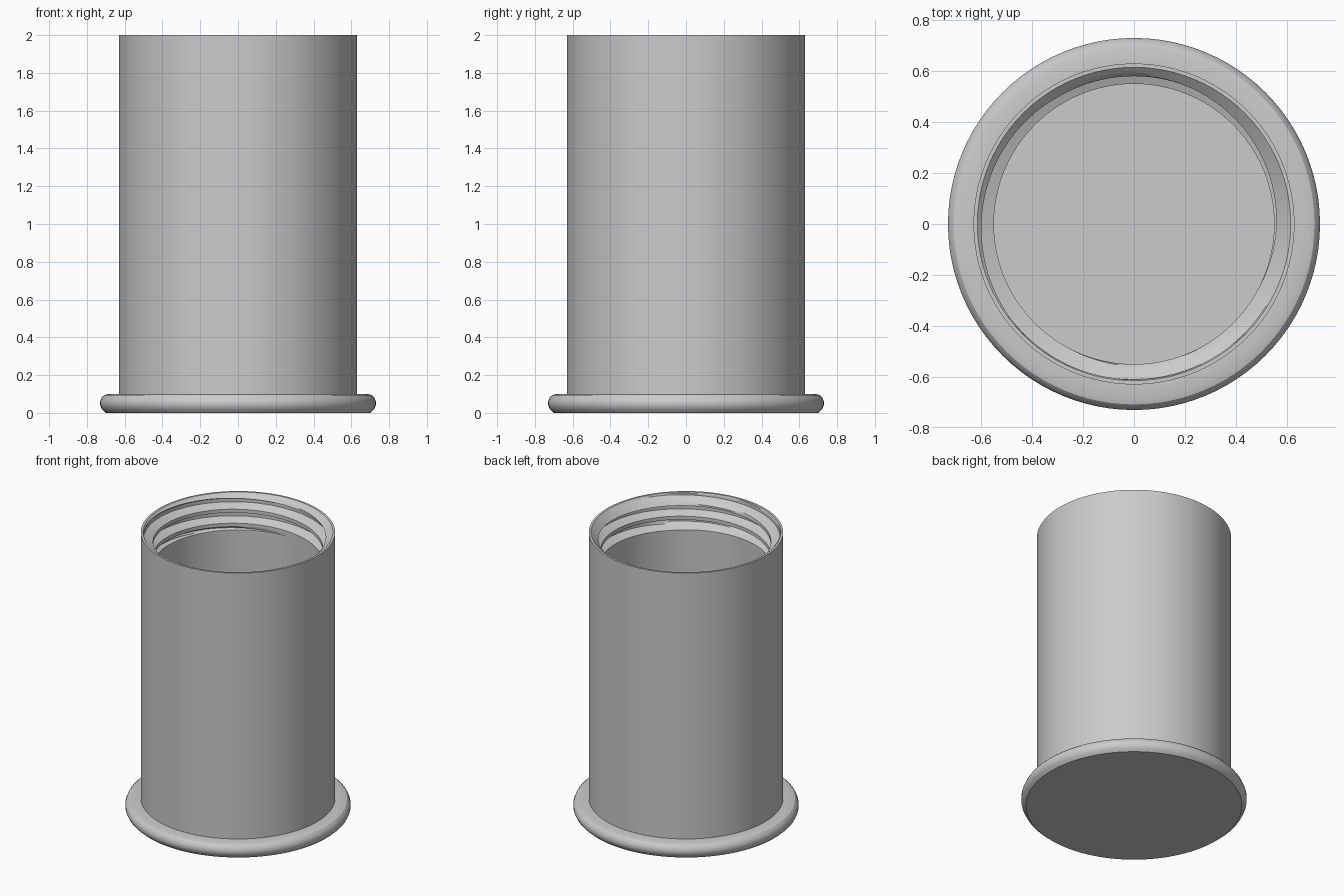
import bpy, bmesh
from math import cos, sin, pi, radians

cube = bpy.data.objects.get("Cube")
if cube:
    bpy.data.objects.remove(cube)

SEGMENTS = 96
TOP, THREAD_BOTTOM, PITCH = 2.0, 1.76, 0.1
BORE, ROOT, MOUTH = 0.55, 0.61, 0.615
STEPS = 8  # thread rows per pitch

# Outside: flat base, rounded flange, straight wall
outer = [(0, 0), (0.70, 0), (0.72, 0.018), (0.73, 0.04), (0.73, 0.06),
         (0.722, 0.08), (0.708, 0.094), (0.685, 0.1), (0.63, 0.1), (0.63, TOP)]
# Inside: floor and plain bore
inner = [(BORE, 0.1), (0, 0.1)]


def thread_radius(z, crest):
    """Trapezoid thread with a run-out below and a chamfered mouth."""
    p = ((z - crest) / PITCH) % 1
    groove = max(0, min(1, 4 * p, 3 - 4 * p))
    fade = min(1, (z - THREAD_BOTTOM) / 0.03)
    chamfer = BORE + (MOUTH - BORE) * (z - TOP + 0.06) / 0.06
    return max(BORE + (ROOT - BORE) * groove * fade, chamfer)


def column(angle):
    """Cross-section of the whole tube at one angle."""
    crest = 1.7725 + PITCH * angle / (2 * pi)
    thread = []
    for k in range(30):
        z = crest - 1.25 * PITCH + k * PITCH / STEPS
        z = max(THREAD_BOTTOM, min(TOP, z))
        thread.append((thread_radius(z, crest), z))
    return outer + thread[::-1] + inner


# Revolve the section; rows inside the mouth follow the helix
bm = bmesh.new()
columns = []
for i in range(SEGMENTS + 1):
    a = 2 * pi * i / SEGMENTS
    columns.append([bm.verts.new((r * cos(a), r * sin(a), z)) for r, z in column(a)])
for left, right in zip(columns, columns[1:]):
    for j in range(len(left) - 1):
        bm.faces.new((left[j], right[j], right[j + 1], left[j + 1]))
bmesh.ops.remove_doubles(bm, verts=bm.verts, dist=0.00005)
bmesh.ops.recalc_face_normals(bm, faces=bm.faces)

mesh = bpy.data.meshes.new("threaded_tube")
bm.to_mesh(mesh)
bm.free()
tube = bpy.data.objects.new("threaded_tube", mesh)
bpy.context.collection.objects.link(tube)

# Plain grey
grey = bpy.data.materials.new("light_grey")
grey.use_nodes = True
color = (0.6, 0.6, 0.6, 1)
grey.diffuse_color = color
grey.node_tree.nodes["Principled BSDF"].inputs["Base Color"].default_value = color
mesh.materials.append(grey)

bpy.ops.object.select_all(action='DESELECT')
tube.select_set(True)
bpy.context.view_layer.objects.active = tube
bpy.ops.object.shade_smooth_by_angle(angle=radians(30))
